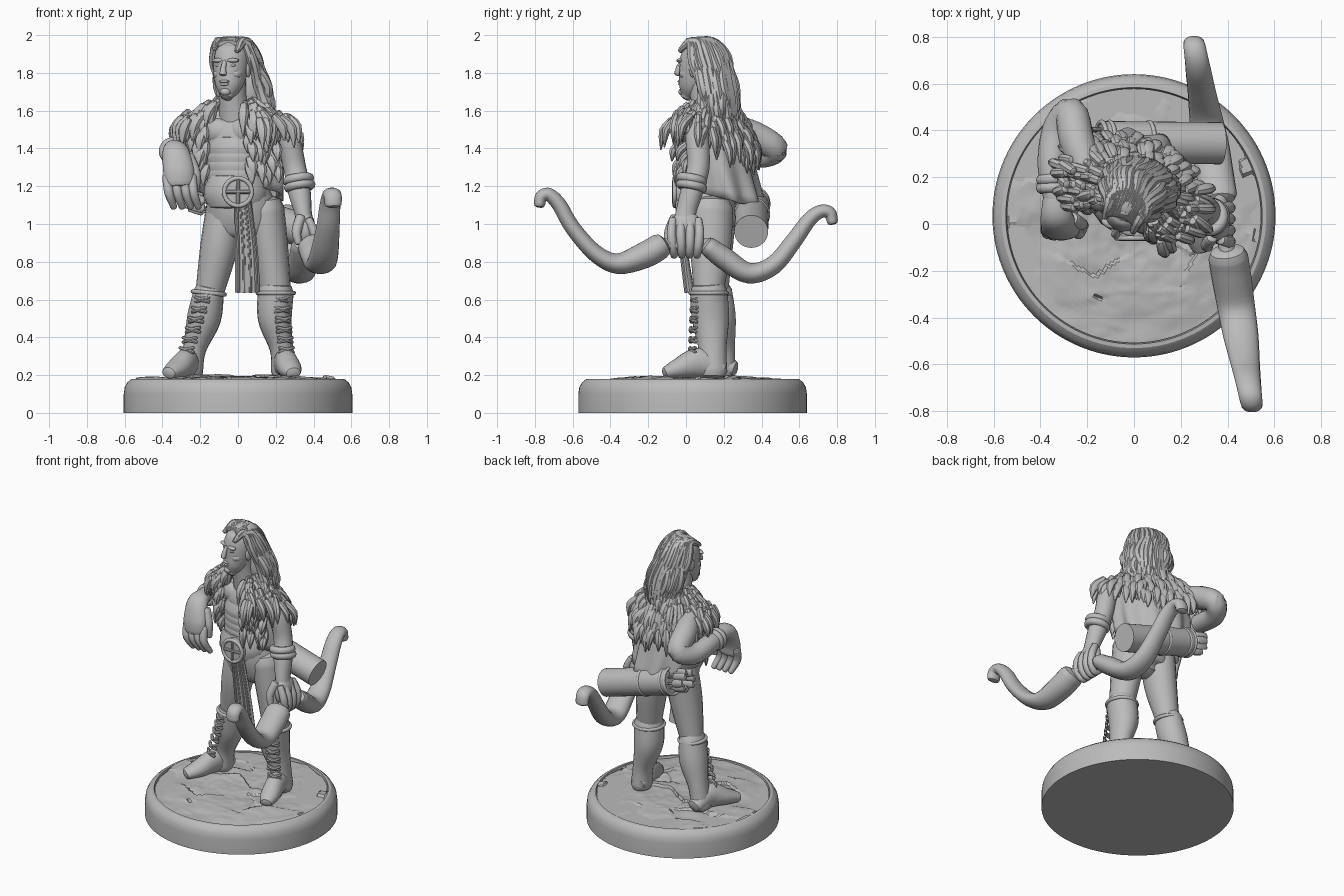
import bpy, bmesh, math, random
from mathutils import Vector, Matrix, noise

random.seed(4)
if "Cube" in bpy.data.objects:
    bpy.data.objects.remove(bpy.data.objects["Cube"])

grey = bpy.data.materials.new("plain grey")
grey.use_nodes = True
colour = (.5, .5, .5, 1)
grey.diffuse_color = colour
grey.node_tree.nodes["Principled BSDF"].inputs["Base Color"].default_value = colour
X, Y, Z = Matrix.Identity(3)
still = Matrix.Identity(4)


def finish(name, bm, angle=40):
    """Turn a bmesh into a smooth shaded object."""
    bmesh.ops.recalc_face_normals(bm, faces=bm.faces[:])
    mesh = bpy.data.meshes.new(name)
    bm.to_mesh(mesh)
    bm.free()
    mesh.materials.append(grey)
    obj = bpy.data.objects.new(name, mesh)
    bpy.context.collection.objects.link(obj)
    bpy.ops.object.select_all(action='DESELECT')
    obj.select_set(True)
    bpy.context.view_layer.objects.active = obj
    bpy.ops.object.shade_smooth_by_angle(angle=math.radians(angle))
    return obj


def spline(path, steps):
    """Catmull-Rom points through a path of (x, y, z, width, depth)."""
    path = [tuple(p) if len(p) == 5 else tuple(p) + (p[3],) for p in path]
    ext = [path[0]] + path + [path[-1]]
    out = []
    for a, b, c, d in zip(ext, ext[1:], ext[2:], ext[3:]):
        for k in range(steps):
            t = k / steps
            out.append([q + t / 2 * (r - p + t * (2*p - 5*q + 4*r - s + t * (3*q - p - 3*r + s)))
                        for p, q, r, s in zip(a, b, c, d)])
    return out + [list(path[-1])]


def loft(name, paths, side=X, frame=still, steps=5, sides=18, rounded=True):
    """Sweep an ellipse along each path; all strands share one object."""
    bm = bmesh.new()
    for path in paths:
        pts = spline(path, steps)
        locs = [Vector(p[:3]) for p in pts]
        tangents = [(locs[min(i + 1, len(pts) - 1)] - locs[max(i - 1, 0)]).normalized()
                    for i in range(len(pts))]
        stations = [(c, t, p[3], p[4]) for c, t, p in zip(locs, tangents, pts)]
        if rounded:
            for end, sign in ((0, -1), (-1, 1)):
                c, t, a, b = stations[end]
                caps = [(c + t * sign * min(a, b) * push, t, a * s, b * s)
                        for push, s in ((.4, .85), (.6, .45))]
                stations = caps[::-1] + stations if sign < 0 else stations + caps
        rings = []
        for c, t, a, b in stations:
            u = (side - t * side.dot(t)).normalized()
            v = t.cross(u)
            turns = [math.tau * k / sides for k in range(sides)]
            rings.append([bm.verts.new(frame @ (c + u * a * math.cos(w) + v * b * math.sin(w)))
                          for w in turns])
        for low, high in zip(rings, rings[1:]):
            for k in range(sides):
                n = (k + 1) % sides
                bm.faces.new((low[k], low[n], high[n], high[k]))
        bm.faces.new(rings[0])
        bm.faces.new(rings[-1])
    return finish(name, bm)


def blobs(name, items, frame=still):
    """Ellipsoids given as centre and three radii."""
    bm = bmesh.new()
    for x, y, z, *size in items:
        m = frame @ Matrix.Translation((x, y, z)) @ Matrix.Diagonal((*size, 1))
        bmesh.ops.create_uvsphere(bm, u_segments=16, v_segments=10, radius=1, matrix=m)
    return finish(name, bm)


def ring(name, centre, axis, big, small):
    turn = Vector(axis).to_track_quat('Z', 'Y').to_euler()
    bpy.ops.mesh.primitive_torus_add(location=centre, rotation=turn, major_radius=big,
                                     minor_radius=small, major_segments=32, minor_segments=10)
    obj = bpy.context.object
    obj.name = name
    obj.data.materials.append(grey)
    bpy.ops.object.shade_smooth_by_angle(angle=1)


# Round base and rocky ground
def disc(name, profile, height=None):
    bm = bmesh.new()
    rows = [[bm.verts.new((r * math.cos(math.tau * k / 120), .035 + r * math.sin(math.tau * k / 120), z))
             for k in range(120)] for r, z in profile]
    for low, high in zip(rows, rows[1:]):
        for k in range(120):
            bm.faces.new((low[k], low[k - 1], high[k - 1], high[k]))
    bm.faces.new(rows[0])
    bm.faces.new(rows[-1])
    if height:
        for v in bm.verts:
            v.co.z += height(v.co)
    return finish(name, bm, 30)


def rocks(co):
    """Overlapping slabs, each with its own tilt."""
    spot = Vector((co.x * 2.5 + co.y, co.y * 4 - co.x, 1))
    spot += noise.noise_vector(co * 5) * .15
    middle = noise.voronoi(spot)[1][0]
    tilt = noise.noise_vector(middle * 7)
    slab = max(-.02, min(.025, .035 * (spot - middle).dot(tilt) + .012 * tilt.z))
    return slab + .008 * noise.noise(co * 9) + .004 * noise.noise(co * 25)


disc("base", [(.605, 0), (.605, .1), (.6, .135), (.585, .162), (.565, .178), (.548, .18), (.543, .15)])
disc("rocky_ground", [(.543 - .009 * i, .17 + .022 * min(i / 30, 1)) for i in range(60)], rocks)

# Trousers and boots
loft("pelvis", [[(-.01, .09, 1.21, .155, .12), (.015, .125, 1.08, .185, .14), (.04, .14, .97, .18, .115),
                 (.04, .15, .93, .1, .06)]])
loft("right_leg", [[(-.07, .15, 1.08, .1, .12), (-.1, .14, .88, .1, .11), (-.15, .15, .64, .075)]])
loft("left_leg", [[(.14, .13, 1.08, .105, .12), (.17, .13, .88, .095, .11), (.2, .12, .64, .08)]])
loft("right_boot", [[(-.155, .15, .64, .08, .095), (-.18, .17, .5, .09, .095),
                     (-.23, .19, .34, .062, .07), (-.25, .19, .22, .065, .075)]])
loft("left_boot", [[(.2, .12, .64, .095, .1), (.195, .13, .5, .09, .1),
                    (.23, .14, .34, .062, .075), (.24, .14, .22, .065, .08)]])
loft("feet", [[(-.245, .24, .235, .055, .05), (-.27, .13, .265, .06, .08), (-.32, .03, .235, .062, .055),
               (-.36, -.04, .215, .045, .035)],
              [(.235, .18, .235, .055, .05), (.25, .07, .265, .06, .08), (.275, -.04, .235, .062, .055),
               (.29, -.1, .215, .045, .035)]])
ring("right_boot_cuff", (-.155, .15, .635), (.1, 0, 1), .084, .012)
ring("left_boot_cuff", (.2, .12, .635), Z, .095, .012)

# Boot lacing: a row of crossed cords down each shin
for label, top, ankle, aim in (("right", (-.155, .15, .6), (-.26, .15, .28), (-.45, -.9, 0)),
                               ("left", (.2, .12, .6), (.24, .09, .28), (.35, -.94, 0))):
    aim = Vector(aim).normalized()
    across = aim.cross(Z)
    cords = []
    for i in range(7):
        mid = Vector(top).lerp(Vector(ankle), i / 6) + aim * (.09 - .003 * i)
        for s in (-1, 1):
            tilt = Z * .012 * s
            cords.append([(*(mid + across * .04 - aim * .012 + tilt), .009), (*(mid + aim * .002), .012),
                          (*(mid - across * .04 - aim * .012 - tilt), .009)])
    loft(label + "_boot_lacing", cords, side=Z, steps=3, sides=8)

# Torso, turned towards its right
body = Matrix.Translation((-.01, .14, 0)) @ Matrix.Rotation(math.radians(-22), 4, 'Z')
loft("torso", [[(0, -.04, 1.18, .145, .11), (0, -.03, 1.3, .145, .11), (0, 0, 1.46, .2, .13),
                (0, .01, 1.56, .2, .1), (0, 0, 1.63, .1, .07)]], frame=body)
blobs("chest_muscles", [(s * .07, -.075, 1.49, .085, .055, .07) for s in (-1, 1)], body)
loft("waist_wraps", [[(0, -.04, z, .15, .117), (0, -.037, z + .025, .152, .119)]
                     for z in (1.24, 1.285, 1.33, 1.375)], frame=body, steps=2)
loft("neck", [[(-.01, .13, 1.55, .095), (-.025, .1, 1.65, .075), (-.03, .08, 1.77, .072)]])
loft("belt", [[(-.01, .09, 1.145, .172, .137), (-.01, .09, 1.2, .167, .132)]], steps=2)
loft("buckle", [[(0, -.03, 1.17, .08), (0, -.062, 1.17, .08)]], steps=1, sides=32, rounded=False)
ring("buckle_rim", (0, -.06, 1.17), Y, .073, .012)
loft("buckle_cross", [[(-.06, -.063, 1.17, .01), (.06, -.063, 1.17, .01)],
                      [(0, -.063, 1.11, .01), (.001, -.063, 1.23, .01)]], side=Y, sides=8)
cloth = [(.025, -.035, 1.12, .045, .018), (.045, -.01, .86, .06, .02), (.05, .02, .64, .066, .025)]
loft("loincloth", [cloth], rounded=False)
loft("loincloth_trim", [[(x + k * a, y - b * .8, z, .009) for x, y, z, a, b in cloth]
                        for k in (-.75, -.25, .25, .75)], sides=8)

# Sleeveless vest hanging away from the back, with soft folds
bm = bmesh.new()
rows = []
for i in range(11):
    t = i / 10
    row = []
    for k in range(61):
        w = math.radians(-120 + 240 * k / 60)
        fold = 1 + .07 * t * math.sin(w * 9)
        row.append(bm.verts.new(body @ Vector((
            math.sin(w) * (.2 + .045 * math.sin(t * 2.5)) * fold,
            math.cos(w) * (.13 + .09 * t) * fold + .05 * t,
            1.6 - .5 * t + .06 * t * (1 - math.cos(w))))))
    rows.append(row)
for low, high in zip(rows, rows[1:]):
    for k in range(60):
        bm.faces.new((low[k], low[k + 1], high[k + 1], high[k]))
vest = finish("vest", bm)
vest.modifiers.new("thickness", 'SOLIDIFY').thickness = .02

# Shaggy fur mantle and front edges
fur = []


def tuft(x, y, z, out, length):
    j = random.uniform
    x, y, z = x + j(-.012, .012), y + j(-.012, .012), z + j(-.015, .015)
    ox, oy = out[0] + j(-.025, .025), out[1] + j(-.025, .025)
    fur.append([(x, y, z, .02), (x + ox * .8, y + oy * .8, z - length * .4, .028, .022),
                (x + ox, y + oy, z - length * j(.85, 1.15), .004)])


for r in range(6):
    for k in range(30):
        w = math.radians(-138 + 276 * k / 29)
        sx, sy = math.sin(w), math.cos(w)
        tuft(sx * (.1 + .039 * r), sy * (.09 + .022 * r), 1.65 - .018 * r - .03 * r * max(sy, 0),
             (sx * .05, sy * .035), .14)
for s in (-1, 1):
    for col in range(4):
        for row in range(7):
            tuft(s * (.13 + .037 * col), -.125 + .025 * col, 1.56 - .042 * row, (s * .015, -.02), .1)
loft("fur_trim", fur, frame=body, steps=3, sides=8)

# Arms, bracelets and hands
loft("left_arm", [[(.2, .06, 1.52, .06), (.265, .06, 1.44, .063), (.3, .065, 1.3, .06),
                   (.325, .03, 1.17, .06), (.345, .0, 1.06, .046, .055), (.355, 0, 1.0, .048, .07)]])
loft("right_arm", [[(-.2, .23, 1.52, .065), (-.245, .36, 1.47, .075), (-.27, .47, 1.4, .07),
                    (-.33, .4, 1.36, .063), (-.35, .25, 1.38, .062), (-.34, .1, 1.4, .045)]])
for d in (0, .035):
    ring("left_bracelet", (.32 + d / 5, .03, 1.235 - d), (.15, -.2, -1), .06, .024)
    ring("right_bracelet", (-.345, .19 - d, 1.385), (.05, -1, .05), .05, .024)
blobs("left_palm", [(.36, 0, .97, .05, .088, .1)])
loft("left_fingers", [[(.375, y, 1.02, .022), (.405, y * 1.1, .95, .025), (.405, y, .88, .024),
                       (.37, y * .9, .835, .02), (.33, y * .9, .86, .018)]
                      for y in (-.07, -.025, .02, .065)], side=Y, sides=10)
loft("left_thumb", [[(.33, -.06, 1.03, .028), (.31, -.09, .96, .026), (.32, -.1, .9, .018)]], sides=10)
loft("right_palm", [[(-.34, .11, 1.4, .05, .045), (-.33, .03, 1.385, .07, .05), (-.315, -.02, 1.29, .082, .045),
                     (-.31, -.03, 1.22, .076, .04)]])
loft("right_fingers", [[(x, -.02, 1.25, .026), (x + .01, -.04, 1.165, .025), (x + .035, -.005, 1.09, .018)]
                       for x in (-.375, -.33, -.285, -.245)]
     + [[(-.26, .02, 1.35, .032), (-.225, .0, 1.27, .027), (-.22, 0, 1.19, .018)]], sides=10)

# Head and face
head = Matrix.Translation((-.035, .065, 1.83)) @ Matrix.Rotation(math.radians(-22), 4, 'Z')
loft("head", [[(0, -.065, -.15, .035, .035), (0, -.045, -.11, .066, .066), (0, -.02, -.05, .085, .087),
               (0, 0, .03, .093, .1), (0, .015, .09, .085, .09), (0, .02, .12, .05, .06)]], frame=head)
loft("nose", [[(0, -.095, .03, .011), (0, -.112, -.005, .015), (0, -.12, -.035, .02, .016)]],
     frame=head, sides=10)
blobs("facial_features", [(0, -.1, -.075, .03, .014, .008), (0, -.098, -.09, .025, .014, .009),
                          (0, -.085, -.13, .03, .025, .022)]
      + [part for s in (-1, 1) for part in ((s * .04, -.084, .036, .038, .02, .012),
                                            (s * .038, -.081, .01, .02, .014, .009),
                                            (s * .048, -.045, -.035, .034, .042, .03),
                                            (s * .092, .01, -.015, .012, .025, .04))], head)

# Long wavy hair swept back and over the left shoulder
blobs("hair_mass", [(0, .03, .05, .1, .11, .112), (.03, .12, -.12, .105, .085, .15)], head)
locks = []
for layer in range(2):
    for k in range(20):
        w = math.radians(-92 + 202 * k / 19) + layer * .08
        sx, sy = math.sin(w), math.cos(w)
        j, wave = random.uniform(-.02, .02), random.uniform(-.02, .02)
        drop = -.29 - .05 * layer + 2 * j
        locks.append([(sx * .07, -.065 + .03 * sy, .1 + .03 * sy, .014),
                      (sx * .08, .01 + sy * .06, .137, .024),
                      (sx * .11 - wave, .05 + sy * .1, .04 + j, .026),
                      (sx * .13 + wave + .02, .105 + sy * (.09 - .02 * layer), -.1, .031),
                      (sx * .125 - wave + .035, .125 + sy * .09, drop * .75, .027),
                      (sx * .11 + wave * 2 + .03, .13 + sy * .08, drop, .005)])
loft("hair_locks", locks, frame=head, steps=4, sides=8)


# Recurved bow held in the left hand
def on_bow(points):
    return [(.38 - .16 * y, y, z, a, b) for y, z, a, b in points]


loft("bow_front_limb", [on_bow([(-.14, .88, .085, .07), (-.22, .835, .085, .07), (-.36, .79, .08, .055),
                                (-.48, .845, .075, .046), (-.6, .98, .062, .042), (-.67, 1.1, .055, .04),
                                (-.725, 1.155, .05, .036), (-.765, 1.145, .047, .034),
                                (-.775, 1.105, .045, .03)])])
loft("bow_rear_limb", [on_bow([(.12, .88, .08, .052), (.2, .82, .08, .06), (.33, .74, .08, .055),
                               (.46, .78, .07, .05), (.57, .91, .06, .045), (.65, 1.02, .055, .04),
                               (.71, 1.065, .05, .036), (.76, 1.06, .047, .034), (.775, 1.015, .045, .03)])])
loft("bow_grip", [on_bow([(-.14, .89, .035, .035), (.13, .89, .035, .035)])])

# Quiver slung across the lower back, with arrows
start, end = Vector((.37, .345, .96)), Vector((-.14, .35, 1.11))
along = (end - start).normalized()
loft("quiver", [[(*start, .09), (*end, .09)]], side=Z, sides=32, rounded=False)
for t in (.6, .93, 1):
    ring("quiver_band", start.lerp(end, t), along, .087, .01)
arrows = []
for k in range(8):
    spot = end + Vector((0, .055 * math.cos(k * .8), .055 * math.sin(k * .8)))
    arrows.append([(*spot, .008), (*(spot + along * .04), .009), (*(spot + along * .05), .026, .012),
                   (*(spot + along * random.uniform(.1, .14)), .024, .01)])
loft("arrows", arrows, side=Z, steps=2, sides=8)
